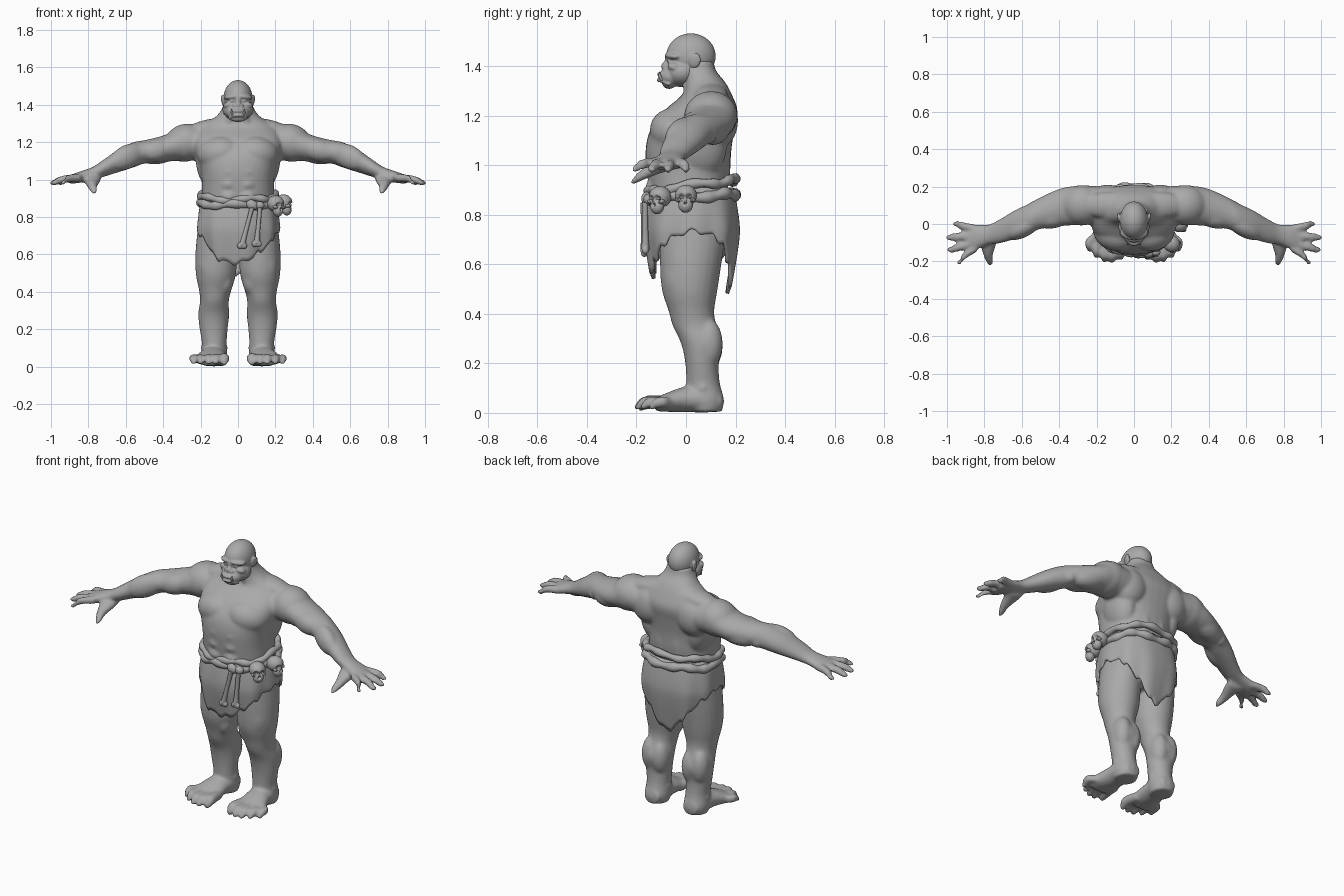
import bpy, bmesh, math
from mathutils import Vector, Matrix, Euler

if "Cube" in bpy.data.objects:
    bpy.data.objects.remove(bpy.data.objects["Cube"])

grey = bpy.data.materials.new("clay_grey")
grey.use_nodes = True
GREY_COLOUR = (.4, .4, .4, 1)
grey.diffuse_color = GREY_COLOUR
grey.node_tree.nodes["Principled BSDF"].inputs["Base Color"].default_value = GREY_COLOUR


def finish(name, bm):
    """Turn a bmesh into a smooth shaded object."""
    bmesh.ops.recalc_face_normals(bm, faces=bm.faces[:])
    mesh = bpy.data.meshes.new(name)
    for face in bm.faces:
        face.smooth = True
    bm.to_mesh(mesh)
    bm.free()
    mesh.materials.append(grey)
    obj = bpy.data.objects.new(name, mesh)
    bpy.context.scene.collection.objects.link(obj)
    return obj


def fuse(obj, voxel, rounds, mirror=True):
    """Mirror the parts, weld them into one skin and relax it."""
    if mirror:
        mod = obj.modifiers.new("mirror", "MIRROR")
        mod.use_mirror_merge = False
    mod = obj.modifiers.new("weld", "REMESH")
    mod.mode = "VOXEL"
    mod.voxel_size = voxel
    mod.use_smooth_shade = True
    mod = obj.modifiers.new("relax", "SMOOTH")
    mod.factor = .5
    mod.iterations = rounds


def power(value, p):
    return math.copysign(abs(value) ** p, value)


def catmull(points, steps=5):
    """Resample rows of numbers along a smooth curve."""
    rows = []
    for i in range(len(points) - 1):
        a, b = points[max(i - 1, 0)], points[i]
        c, d = points[i + 1], points[min(i + 2, len(points) - 1)]
        for k in range(steps):
            t = k / steps
            rows.append([q + t / 2 * (r - p + t * (2 * p - 5 * q + 4 * r - s
                        + t * (3 * (q - r) + s - p))) for p, q, r, s in zip(a, b, c, d)])
    return rows + [list(points[-1])]


def loft(bm, plane, points, squareness=1.0, sides=24):
    """Skin rings (x, y, z, radius a, radius b) lying in the named plane."""
    u, v = ("xyz".index(letter) for letter in plane)
    rings = []
    for *centre, ra, rb in catmull(points):
        ring = []
        for k in range(sides):
            angle = math.tau * k / sides
            co = Vector(centre)
            co[u] += ra * power(math.cos(angle), squareness)
            co[v] += rb * power(math.sin(angle), squareness)
            ring.append(bm.verts.new(co))
        rings.append(ring)
    for low, high in zip(rings, rings[1:]):
        for k in range(sides):
            n = (k + 1) % sides
            bm.faces.new((low[k], low[n], high[n], high[k]))
    bm.faces.new(rings[0])
    bm.faces.new(rings[-1])


def ball(bm, centre, radii, turn=(0, 0, 0)):
    """Ellipsoid, turned by degrees."""
    spin = Euler([math.radians(a) for a in turn]).to_matrix().to_4x4()
    matrix = Matrix.Translation(centre) @ spin @ Matrix.Diagonal((*radii, 1))
    bmesh.ops.create_icosphere(bm, subdivisions=4, radius=1, matrix=matrix)


# Body: trunk
body = bmesh.new()
loft(body, "xy", [
    (0, .04, .62, .16, .11), (0, .03, .75, .2, .165), (0, .012, .88, .195, .158),
    (0, .01, .97, .193, .168), (0, .01, 1.06, .202, .173), (0, .025, 1.14, .228, .17),
    (0, .06, 1.22, .235, .148), (0, .085, 1.285, .19, .1), (0, .075, 1.335, .12, .083),
    (0, .052, 1.38, .085, .07), (0, .045, 1.42, .075, .066)], .85, 36)

# Trunk muscles
ball(body, (.1, -.05, 1.14), (.118, .094, .09), (0, 8, 15))            # chest
ball(body, (.14, .135, 1.18), (.1, .075, .11), (0, -20, 0))            # shoulder blade
ball(body, (.15, .055, 1.08), (.073, .11, .14), (0, 10, 0))            # side of back
ball(body, (.05, .125, 1.0), (.05, .054, .15))                         # lower back
ball(body, (.14, .1, 1.28), (.15, .07, .045), (0, 10, 0))              # neck to shoulder
ball(body, (.1, 0, 1.245), (.1, .02, .016), (0, -4, 14))               # collar bone
ball(body, (.05, .015, 1.3), (.018, .022, .07), (25, -15, 0))          # neck cord
for height in (1.04, .975, .91):
    ball(body, (.047, -.118, height), (.055, .045, .042))              # stomach

# Arm
loft(body, "yz", [
    (.16, .1, 1.19, .1, .09), (.28, .1, 1.195, .106, .094), (.39, .09, 1.167, .101, .072),
    (.5, .058, 1.148, .085, .063), (.56, .03, 1.132, .08, .068), (.64, -.005, 1.1, .077, .061),
    (.72, -.04, 1.06, .064, .046), (.78, -.057, 1.032, .054, .034),
    (.85, -.072, 1.012, .068, .03), (.9, -.085, 1.0, .058, .023)])
ball(body, (.28, .1, 1.197), (.115, .108, .1), (0, 20, -8))            # shoulder
ball(body, (.43, .035, 1.157), (.1, .058, .06), (0, 12, -12))          # upper arm
ball(body, (.42, .115, 1.142), (.11, .058, .058), (0, 12, -15))        # back of arm
ball(body, (.59, -.02, 1.122), (.11, .05, .064), (0, 22, -28))         # forearm
ball(body, (.53, .09, 1.12), (.035, .035, .035))                       # elbow

# Fingers and thumb
for base, reach, side in ((-.125, .95, -.205), (-.092, 1.002, -.137),
                          (-.06, 1.007, -.072), (-.028, .97, 0)):
    middle = (base + side) / 2
    loft(body, "yz", [(.84, base, 1.01, .024, .022), (.9, middle, 1.007, .021, .021),
                      ((.9 + reach) / 2, middle * .4 + side * .6, .997, .022, .02),
                      (reach - .025, side, .985, .018, .017), (reach, side, .98, .008, .008)])
loft(body, "xz", [(.785, -.06, 1.01, .055, .03), (.78, -.115, .992, .042, .029),
                  (.78, -.165, .968, .026, .025), (.772, -.2, .946, .02, .019),
                  (.768, -.222, .93, .008, .008)])

# Leg
loft(body, "xy", [
    (.11, .03, .78, .1, .14), (.118, .02, .62, .109, .126), (.118, .015, .5, .108, .113),
    (.122, .022, .41, .087, .092), (.126, .036, .35, .077, .089), (.13, .065, .28, .083, .085),
    (.13, .065, .2, .075, .068), (.127, .069, .12, .066, .068),
    (.127, .078, .05, .07, .076), (.127, .08, .004, .06, .062)])
ball(body, (.14, -.022, .53), (.075, .072, .13), (5, 5, 0))            # thigh
ball(body, (.075, -.008, .46), (.05, .062, .08))                       # inner thigh
ball(body, (.125, -.012, .365), (.046, .04, .05))                      # knee
ball(body, (.16, .09, .28), (.052, .058, .1))                          # outer calf
ball(body, (.1, .09, .27), (.052, .058, .1))                           # inner calf
ball(body, (.127, .068, .1), (.075, .032, .028))                       # ankle

# Foot and toes
loft(body, "xz", [
    (.125, .148, .045, .045, .036), (.128, .08, .055, .067, .054), (.135, 0, .055, .07, .052),
    (.145, -.07, .044, .085, .04), (.15, -.12, .034, .085, .028)])
for start, x, y, size in ((.085, .075, -.19, .028), (.12, .118, -.205, .023), (.15, .158, -.2, .023),
                          (.18, .2, -.18, .022), (.21, .238, -.145, .022)):
    loft(body, "xz", [(start, -.06, .04, size, size), (x, y + .06, .045, size, size),
                      (x, y + .025, .04, size, size), (x, y + .005, .026, size * .7, size * .7),
                      (x, y - .005, .018, .007, .007)])
fuse(finish("body", body), .0085, 8)

# Head
head = bmesh.new()
ball(head, (0, .02, 1.44), (.076, .1, .092))                           # cranium
ball(head, (0, -.015, 1.375), (.083, .072, .06))                       # jaw
ball(head, (0, -.058, 1.357), (.06, .05, .042))                        # muzzle
ball(head, (0, -.068, 1.328), (.045, .027, .02))                       # chin
ball(head, (.03, -.052, 1.442), (.048, .03, .016), (0, 5, 22))         # brow
ball(head, (0, -.066, 1.43), (.02, .02, .024))                         # bridge
ball(head, (0, -.082, 1.398), (.018, .018, .021))                      # nose
ball(head, (.017, -.08, 1.393), (.014, .016, .012))                    # nostril
ball(head, (.05, -.046, 1.398), (.03, .028, .018), (0, 15, 25))        # cheek
ball(head, (.032, -.064, 1.421), (.013, .012, .01))                    # eye
ball(head, (.079, .035, 1.422), (.01, .025, .032), (-15, 8, -12))      # ear
for height, bulge in ((1.367, -.106), (1.344, -.107)):                 # lips
    loft(head, "yz", [(-.052, -.068, height - .018, .008, .007),
                      (-.028, -.096, height - .002, .011, .009), (0, bulge, height, .011, .009),
                      (.028, -.096, height - .002, .011, .009), (.052, -.068, height - .018, .008, .007)])
fuse(finish("head", head), .0042, 4)

tusks = bmesh.new()
loft(tusks, "xy", [(.03, -.096, 1.342, .007, .007), (.033, -.106, 1.36, .006, .006),
                   (.035, -.106, 1.378, .001, .001)], sides=12)
finish("tusks", tusks).modifiers.new("mirror", "MIRROR")


def waist(angle, grow=0.0):
    """Point on the waistline; zero is the front, quarter turn the left."""
    return ((.216 + grow) * power(math.sin(angle), .84),
            .024 - (.188 + grow) * power(math.cos(angle), .84))


# Loincloth with a ragged hem
hem = [[z] for z in (.55, .61, .69, .73, .7, .6, .49, .59, .69, .73, .69, .58, .55)]
hem_line = [row[0] for row in catmull(hem, 12)][:-1]
cloth = bmesh.new()
columns = []
for k, low in enumerate(hem_line):
    angle = math.tau * k / len(hem_line)
    low += .01 * math.sin(17 * angle) + .004 * math.sin(29 * angle)
    column = []
    for row in range(15):
        t = row / 14
        z = .91 + (low - .91) * t
        drop = .91 - z
        swell = .026 * math.sin(min(drop / .2, 1) * math.pi / 2) - .02
        ripple = .005 * t * math.sin(9 * angle)
        x, y = waist(angle, swell + ripple - .25 * max(drop - .17, 0) ** 1.3)
        column.append(cloth.verts.new((x, y, z)))
    columns.append(column)
for left, right in zip(columns, columns[1:] + columns[:1]):
    for row in range(14):
        cloth.faces.new((left[row], right[row], right[row + 1], left[row + 1]))
loincloth = finish("loincloth", cloth)
thick = loincloth.modifiers.new("thickness", "SOLIDIFY")
thick.thickness = .012

# Belt of two lumpy twisted strands
for name, height, tilt, size, phase in (("upper_belt", .914, .14, .019, 0),
                                        ("lower_belt", .872, .05, .023, 2)):
    curve = bpy.data.curves.new(name, "CURVE")
    curve.dimensions = "3D"
    curve.bevel_depth = size
    curve.bevel_resolution = 4
    spline = curve.splines.new("POLY")
    spline.points.add(119)
    spline.use_cyclic_u = True
    for k, point in enumerate(spline.points):
        angle = math.tau * k / 120
        x, y = waist(angle, .003 * math.sin(11 * angle + phase) - .015)
        point.co = (x, y, height + tilt * y + .007 * math.sin(5 * angle + phase), 1)
        point.radius = 1 + .14 * math.sin(13 * angle + phase)
    spline.use_smooth = True
    curve.materials.append(grey)
    bpy.context.scene.collection.objects.link(bpy.data.objects.new(name, curve))

# Knot and hanging bones
knot = bmesh.new()
ball(knot, (.075, -.16, .865), (.032, .02, .026), (0, 30, 0))
ball(knot, (.115, -.152, .862), (.026, .02, .022))
finish("belt_knot", knot)
for name, top, end in (("long_bone", (.075, -.172, .85), (.022, -.168, .65)),
                       ("short_bone", (.118, -.165, .85), (.1, -.164, .66))):
    bone = bmesh.new()
    top, end = Vector(top), Vector(end)
    loft(bone, "xy", [(*top.lerp(end, t), r, r) for t, r in
                      ((0, .013), (.3, .012), (.7, .013), (1, .017))])
    for side in (-.011, .011):
        ball(bone, end + Vector((side, 0, -.004)), (.016, .014, .017))
    fuse(finish(name, bone), .004, 2, False)

# Skulls on the belt, eye sockets pressed in
for name, spot, turn in (("front_skull", (.2, -.105, .872), 50), ("side_skull", (.243, 0, .878), 85)):
    skull = bmesh.new()
    ball(skull, (0, 0, 0), (.039, .042, .038))
    ball(skull, (0, -.016, -.034), (.026, .023, .028))
    for side in (-1, 1):
        ball(skull, (side * .024, -.022, -.016), (.012, .014, .009))
    for centre, reach in (((-.015, -.04, -.008), .015), ((.015, -.04, -.008), .015),
                          ((0, -.042, -.027), .009)):
        for vert in skull.verts:
            gap = (vert.co - Vector(centre)).length
            if gap < reach:
                vert.co.y += .022 * (1 - (gap / reach) ** 2)
    skull.transform(Matrix.Translation(spot) @ Matrix.Rotation(math.radians(turn), 4, "Z")
                    @ Matrix.Scale(1.13, 4))
    finish(name, skull)
